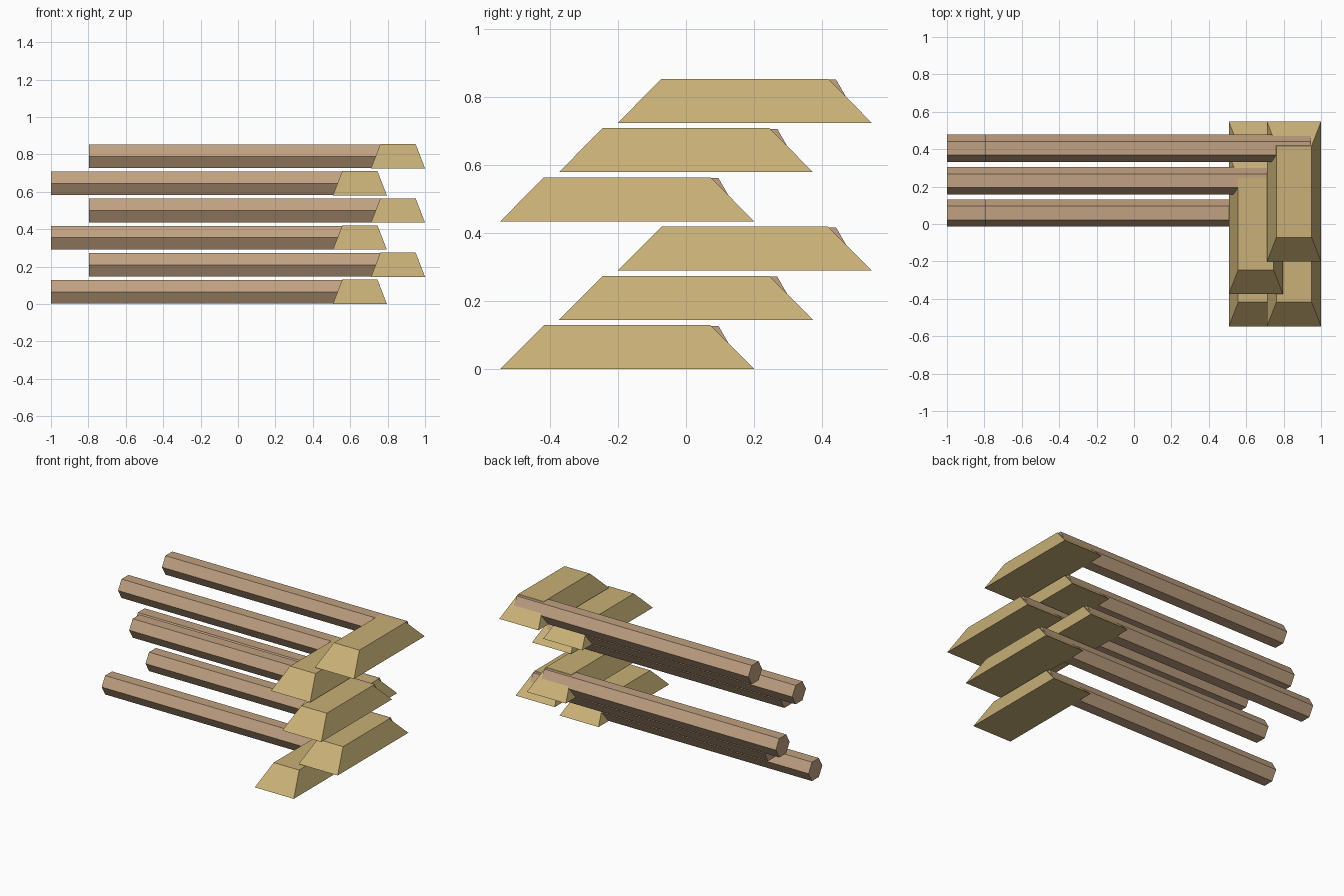
import bpy, bmesh
from math import pi
from mathutils import Matrix

cube = bpy.data.objects.get("Cube")
if cube:
    bpy.data.objects.remove(cube, do_unlink=True)


def make_material(name, rgb):
    mat = bpy.data.materials.new(name)
    mat.use_nodes = True
    colour = (*rgb, 1.0)
    mat.diffuse_color = colour
    mat.node_tree.nodes["Principled BSDF"].inputs["Base Color"].default_value = colour
    return mat


head_mat = make_material("straw_yellow", (0.578, 0.434, 0.184))
handle_mat = make_material("tan_wood", (0.527, 0.355, 0.22))


def make_mesh(name, bm, mat):
    bmesh.ops.recalc_face_normals(bm, faces=bm.faces[:])
    mesh = bpy.data.meshes.new(name)
    bm.to_mesh(mesh)
    bm.free()
    mesh.materials.append(mat)
    return mesh


# Head: a block whose top is narrowed on all four sides
bm = bmesh.new()
bmesh.ops.create_cube(bm, size=1.0)
top = [v for v in bm.verts if v.co.z > 0]
bmesh.ops.scale(bm, verts=top, vec=(0.653, 0.655, 1.0))
bmesh.ops.scale(bm, verts=bm.verts[:], vec=(0.289, 0.748, 0.13))
bmesh.ops.translate(bm, verts=bm.verts[:], vec=(0.6515, -0.173, 0.065))
head_mesh = make_mesh("head", bm, head_mat)

# Handle: a hexagonal bar along x with flat top and bottom
LEFT, RIGHT = -1.0, 0.74
bm = bmesh.new()
bmesh.ops.create_cone(bm, cap_ends=True, segments=6, radius1=0.073,
                      radius2=0.073, depth=RIGHT - LEFT,
                      matrix=Matrix.Rotation(pi / 2, 4, 'Y'))
bmesh.ops.translate(bm, verts=bm.verts[:], vec=((LEFT + RIGHT) / 2, 0.059, 0.0645))
handle_mesh = make_mesh("handle", bm, handle_mat)

# Stack of six, alternating in x and stepping back in threes
for i in range(6):
    offset = (0.204 * (i % 2), 0.173 * (i % 3), 0.145 * i)
    for part, mesh in (("head", head_mesh), ("handle", handle_mesh)):
        obj = bpy.data.objects.new(f"mallet_{part}_{i + 1}", mesh)
        obj.location = offset
        bpy.context.collection.objects.link(obj)
